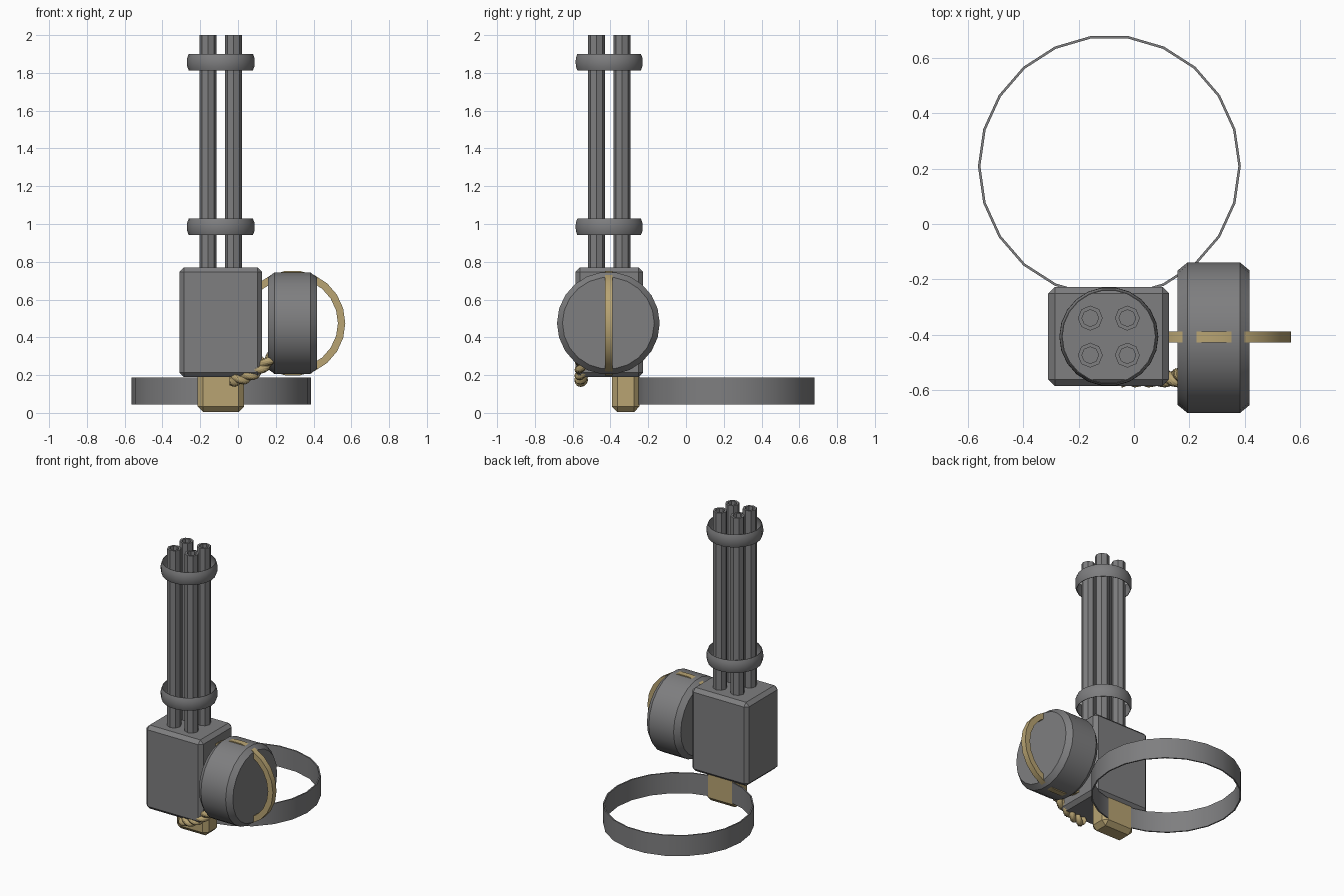
import bpy, bmesh, math
from mathutils import Vector

if "Cube" in bpy.data.objects:
    bpy.data.objects.remove(bpy.data.objects["Cube"])


def material(name, colour):
    m = bpy.data.materials.new(name)
    m.diffuse_color = (*colour, 1)
    m.use_nodes = True
    m.node_tree.nodes["Principled BSDF"].inputs["Base Color"].default_value = m.diffuse_color
    return m


gold = material("gold", (0.48, 0.37, 0.17))
steel = material("dark_steel", (0.21, 0.21, 0.215))


def finish(name, bm, mat, angle):
    bmesh.ops.remove_doubles(bm, verts=bm.verts, dist=1e-5)
    bmesh.ops.recalc_face_normals(bm, faces=bm.faces)
    me = bpy.data.meshes.new(name)
    bm.to_mesh(me)
    bm.free()
    ob = bpy.data.objects.new(name, me)
    bpy.context.collection.objects.link(ob)
    me.materials.append(mat)
    if angle:
        bpy.ops.object.select_all(action='DESELECT')
        ob.select_set(True)
        bpy.context.view_layer.objects.active = ob
        bpy.ops.object.shade_smooth_by_angle(angle=math.radians(angle))
    return ob


def skin(bm, rings, closed):
    """Join successive point loops with quads; cap the ends if open."""
    loops = [[bm.verts.new(p) for p in ring] for ring in rings]
    n = len(loops[0])
    for i in range(len(loops) if closed else len(loops) - 1):
        a, b = loops[i], loops[(i + 1) % len(loops)]
        for k in range(n):
            j = (k + 1) % n
            bm.faces.new((a[k], a[j], b[j], b[k]))
    if not closed:
        bm.faces.new(loops[0])
        bm.faces.new(loops[-1])


def lathe(name, profile, centre, axis='Z', sides=22, closed=False, mat=steel, angle=30):
    """Spin (radius, offset) points round an axis through centre."""
    c = Vector(centre)

    def point(r, t, a):
        u, v = r * math.cos(a), r * math.sin(a)
        return c + Vector({'X': (t, u, v), 'Y': (u, t, v), 'Z': (u, v, t)}[axis])

    bm = bmesh.new()
    skin(bm, [[point(r, t, k * math.tau / sides) for k in range(sides)] for r, t in profile], closed)
    return finish(name, bm, mat, angle)


def box(name, lo, hi, bevel, mat):
    bm = bmesh.new()
    bmesh.ops.create_cube(bm, size=1)
    for v in bm.verts:
        v.co = [l + (h - l) * (q + 0.5) for l, h, q in zip(lo, hi, v.co)]
    bmesh.ops.bevel(bm, geom=bm.edges[:], offset=bevel, segments=1,
                    profile=0.5, affect='EDGES')
    return finish(name, bm, mat, 30)


CX, CY = -0.091, -0.407

# Housing and the bracket below it
box("housing", (-0.31, -0.585, 0.19), (0.127, -0.227, 0.77), 0.024, steel)
box("ring_bracket", (-0.215, -0.393, 0.005), (0.033, -0.245, 0.23), 0.03, gold)

# Four hollow octagonal barrels
for i, dx in enumerate((-0.067, 0.067)):
    for j, dy in enumerate((-0.067, 0.067)):
        lathe(f"barrel_{i * 2 + j + 1}",
              [(0.045, 0.74), (0.045, 2.0), (0.030, 2.0), (0.030, 1.9)],
              (CX + dx, CY + dy, 0), sides=8, angle=0)

# Thin bulged bands round the barrels
for name, z in (("lower_barrel_band", 0.985), ("upper_barrel_band", 1.857)):
    lathe(name, [(0.170, -0.044), (0.178, -0.022), (0.179, 0), (0.178, 0.022), (0.170, 0.044),
                 (0.167, 0.044), (0.175, 0.022), (0.176, 0), (0.175, -0.022), (0.167, -0.044)],
          (CX, CY, z), closed=True)

# Large carrying ring
lathe("carrying_ring", [(0.475, 0.045), (0.475, 0.188), (0.466, 0.188), (0.466, 0.045)],
      (-0.089, 0.209, 0), closed=True)

# Ammunition drum with chamfered rims
lathe("drum", [(0.243, -0.13), (0.272, -0.095), (0.272, 0.095), (0.243, 0.13)],
      (0.288, -0.411, 0.475), 'X')

# Strap hoop holding the drum to the housing
lathe("drum_strap", [(0.279, -0.02), (0.279, 0.02), (0.240, 0.02), (0.240, -0.02)],
      (0.289, -0.408, 0.475), 'Y', closed=True, mat=gold)

# Twisted two-strand feed hose along a curved path in the xz plane
p0, p1, p2 = (Vector(p) for p in ((-0.045, -0.555, 0.172), (0.07, -0.555, 0.17), (0.185, -0.555, 0.30)))
bm = bmesh.new()
rings, steps, sides, turns = [], 28, 12, 2.25
side = Vector((0, 1, 0))
for s in range(steps + 1):
    t = s / steps
    p = p0 * (1 - t) ** 2 + p1 * 2 * t * (1 - t) + p2 * t * t
    up = ((p1 - p0) * (1 - t) + (p2 - p1) * t).normalized().cross(side) * -1
    if up.z < 0:
        up.negate()
    ring = []
    for k in range(sides):
        a = k * math.tau / sides
        r = 0.022 + 0.014 * abs(math.cos(a))
        a += t * turns * math.tau
        ring.append(p + (side * math.cos(a) + up * math.sin(a)) * r)
    rings.append(ring)
skin(bm, rings, False)
finish("feed_hose", bm, gold, 30)
